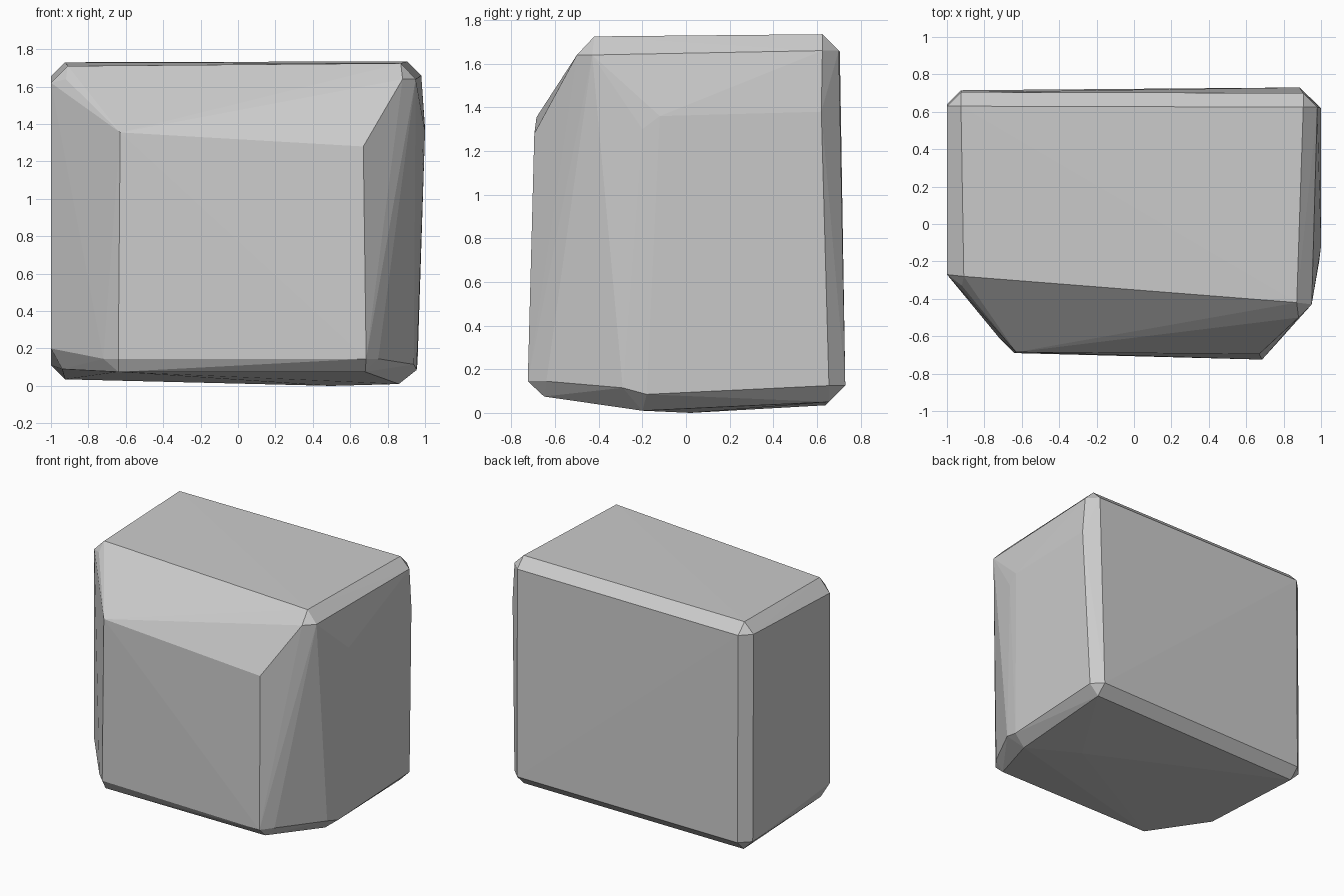
import bpy, bmesh

points = []


def chamfer(x, y, z, c=0.075):
    """Box corner cut back to three points, one on each adjoining face."""
    sx, sy, sz = (1 if x > 0 else -1), (1 if y > 0 else -1), (1 if z > 0.8 else -1)
    points.extend([(x, y - sy * c, z - sz * c),
                   (x - sx * c, y, z - sz * c),
                   (x - sx * c, y - sy * c, z)])


# rear corners
chamfer(-1.0, 0.705, 1.73)
chamfer(0.98, 0.70, 1.735)
chamfer(-1.0, 0.715, 0.035)
chamfer(0.96, 0.73, 0.05)

# upper front corners
points += [(-0.91, -0.28, 1.71), (-1.0, -0.27, 1.62), (-0.92, -0.33, 1.64),
           (0.87, -0.42, 1.725), (0.95, -0.43, 1.64), (0.88, -0.50, 1.64)]
# narrow front face
points += [(-0.63, -0.685, 1.355), (0.67, -0.695, 1.28),
           (-0.64, -0.69, 0.145), (0.685, -0.725, 0.145)]
# slight bulge on the right side
points += [(0.99, -0.20, 1.30), (1.0, -0.12, 1.36), (1.0, 0.62, 1.38)]
# sloped lower front and shallow underside
points += [(-0.72, -0.61, 0.145), (-1.0, -0.27, 0.20), (-0.94, -0.25, 0.09),
           (-0.64, -0.65, 0.075), (0.68, -0.65, 0.075), (0.75, -0.64, 0.145),
           (0.94, -0.29, 0.115), (0.955, -0.18, 0.085),
           (0.86, -0.20, 0.01), (0.50, 0.02, 0.0)]

# faceted boulder block
bm = bmesh.new()
for p in points:
    bm.verts.new(p)
bmesh.ops.convex_hull(bm, input=bm.verts[:])
bmesh.ops.delete(bm, geom=[v for v in bm.verts if not v.link_faces], context='VERTS')
bmesh.ops.recalc_face_normals(bm, faces=bm.faces[:])
mesh = bpy.data.meshes.new("boulder_block")
bm.to_mesh(mesh)
bm.free()
bpy.context.collection.objects.link(bpy.data.objects.new("boulder_block", mesh))
